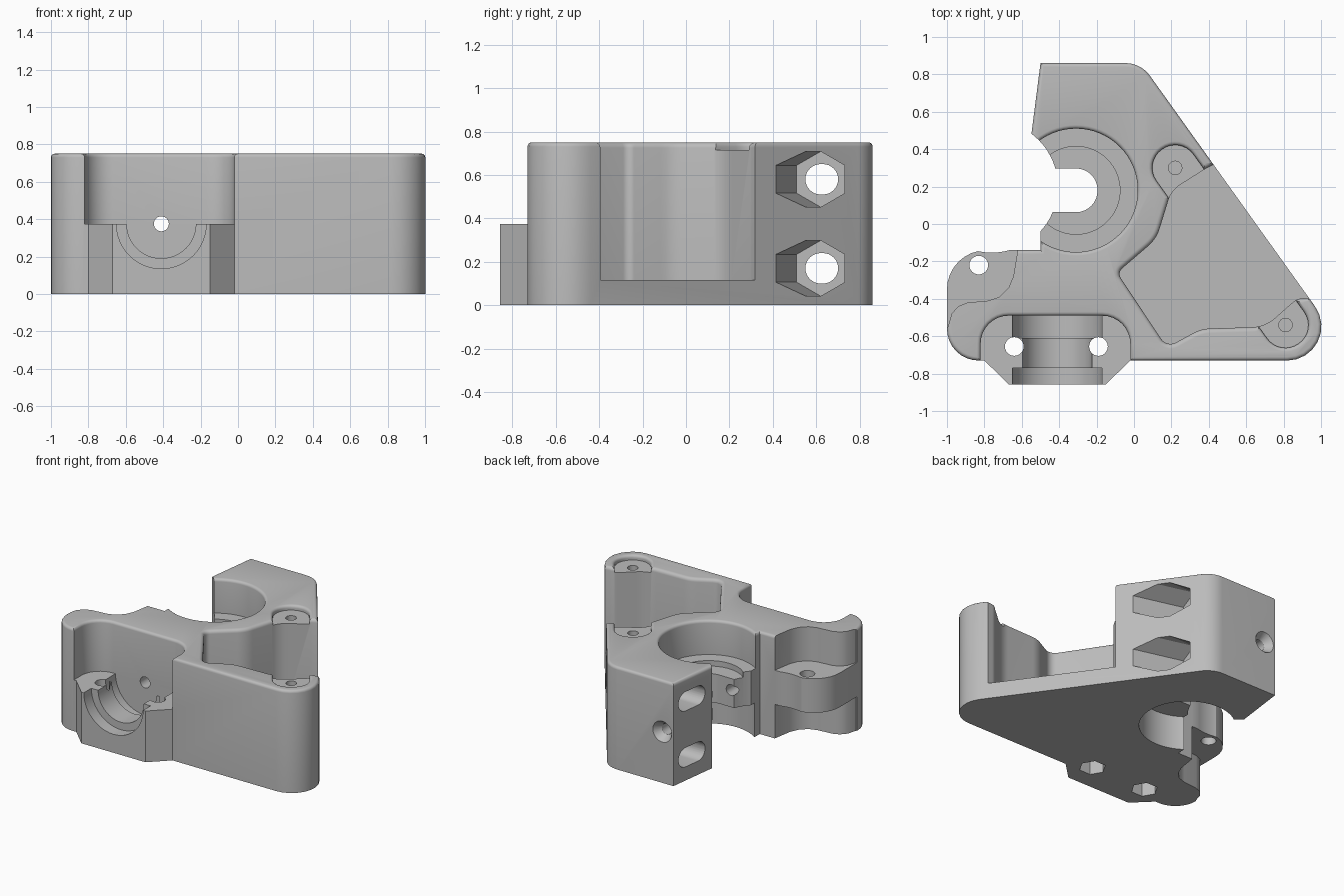
import bpy, bmesh, math
from math import sin, cos, pi
from mathutils import Vector, Matrix

if "Cube" in bpy.data.objects:
    bpy.data.objects.remove(bpy.data.objects["Cube"], do_unlink=True)

grey = bpy.data.materials.new("plain grey")
grey.use_nodes = True
grey.diffuse_color = (0.5, 0.5, 0.5, 1)
grey.node_tree.nodes["Principled BSDF"].inputs["Base Color"].default_value = (0.5, 0.5, 0.5, 1)

TOP = 0.75
MID = 0.375


def finish(name, bm):
    bmesh.ops.recalc_face_normals(bm, faces=bm.faces)
    me = bpy.data.meshes.new(name)
    bm.to_mesh(me)
    bm.free()
    me.materials.append(grey)
    ob = bpy.data.objects.new(name, me)
    bpy.context.collection.objects.link(ob)
    return ob


def rounded(corners, steps=8):
    """Outline from (x, y, radius) corners, each filleted."""
    out = []
    n = len(corners)
    for i, (x, y, r) in enumerate(corners):
        p = Vector((x, y))
        if r == 0:
            out.append(p)
            continue
        a = (Vector(corners[i - 1][:2]) - p).normalized()
        b = (Vector(corners[(i + 1) % n][:2]) - p).normalized()
        half = a.angle(b) / 2
        centre = p + (a + b).normalized() * r / sin(half)
        start = p + a * r / math.tan(half) - centre
        turn = pi - 2 * half
        if a.x * b.y - a.y * b.x > 0:
            turn = -turn
        for k in range(steps + 1):
            t = turn * k / steps
            out.append(centre + Vector((start.x * cos(t) - start.y * sin(t),
                                        start.x * sin(t) + start.y * cos(t))))
    return out


def circle(x, y, r, n=48):
    return [Vector((x + r * cos(2 * pi * k / n), y + r * sin(2 * pi * k / n))) for k in range(n)]


def offset(pts, d):
    out = []
    for i, p in enumerate(pts):
        e = (p - pts[i - 1]).normalized()
        f = (pts[(i + 1) % len(pts)] - p).normalized()
        m, q = Vector((e.y, -e.x)), Vector((f.y, -f.x))
        out.append(p + (m + q) * d / max(0.4, 1 + m.dot(q)))
    return out


def prism(name, pts, z0, z1, fillet=0.0):
    """Upright prism; a positive fillet rounds its rim in, a negative one flares a cutter at TOP."""
    pts = [Vector(p) for p in pts]
    r = abs(fillet)
    levels = [(z0, 0)]
    if r:
        rim = z1 if fillet > 0 else TOP
        for k in range(5):
            t = k * pi / 8
            levels.append((rim - r + r * sin(t), -fillet * (1 - cos(t))))
    if fillet <= 0:
        levels.append((z1, levels[-1][1]))
    bm = bmesh.new()
    rings = [[bm.verts.new((p.x, p.y, z)) for p in offset(pts, d)] for z, d in levels]
    for a, b in zip(rings, rings[1:]):
        for i in range(len(a)):
            bm.faces.new((a[i - 1], a[i], b[i], b[i - 1]))
    bm.faces.new(rings[0])
    bm.faces.new(rings[-1])
    return finish(name, bm)


def y_cylinder(name, y0, y1, r_front, r_back):
    """Round cutter along y on the feed path."""
    bm = bmesh.new()
    m = Matrix.Translation((-0.41, (y0 + y1) / 2, MID)) @ Matrix.Rotation(pi / 2, 4, 'X')
    bmesh.ops.create_cone(bm, cap_ends=True, segments=48, radius1=r_back, radius2=r_front,
                          depth=y1 - y0, matrix=m)
    return finish(name, bm)


def hull(name, rings, n, r):
    """Convex solid round n-sided rings that face x, given as (x, y, z) centres."""
    bm = bmesh.new()
    for x, y, z in rings:
        for k in range(n):
            t = 2 * pi * k / n
            bm.verts.new((x, y + r * sin(t), z + r * cos(t)))
    res = bmesh.ops.convex_hull(bm, input=bm.verts)
    loose = {g for g in res["geom_interior"] + res["geom_unused"] if isinstance(g, bmesh.types.BMVert)}
    bmesh.ops.delete(bm, geom=list(loose), context='VERTS')
    return finish(name, bm)


def combine(tool, mode='DIFFERENCE'):
    mod = body.modifiers.new("cut", 'BOOLEAN')
    mod.operation = mode
    mod.solver = 'EXACT'
    mod.object = tool
    bpy.context.view_layer.objects.active = body
    bpy.ops.object.modifier_apply(modifier=mod.name)
    bpy.data.objects.remove(tool, do_unlink=True)


# main body
body = prism("extruder_body", rounded([
    (-1, -0.73, 0.17), (1.175, -0.73, 0.183), (0.037, 0.86, 0.16), (-0.5, 0.86, 0),
    (-0.55, 0.47, 0), (-0.5, 0.3, 0), (-0.5, -0.14, 0), (-1, -0.14, 0.21)]), 0, TOP, 0.02)

# front recess, then the nose that stands under it
combine(prism("front_recess", rounded([
    (-0.82, -1, 0), (-0.02, -1, 0), (-0.02, -0.49, 0.15), (-0.82, -0.49, 0.15)]), MID, 0.9, -0.02))
combine(prism("nose", [(-0.8, -0.73), (-0.67, -0.857), (-0.15, -0.857), (-0.02, -0.73),
                       (-0.02, -0.6), (-0.8, -0.6)], 0, MID), 'UNION')

# stepped round groove in the nose and the feed hole
for y0, y1, r in ((-0.95, -0.77, 0.24), (-0.8, -0.59, 0.185), (-0.61, -0.49, 0.24)):
    combine(y_cylinder("groove", y0, y1, r, r))
combine(y_cylinder("feed_hole", -0.6, 1, 0.04, 0.04))
combine(y_cylinder("feed_countersink", 0.8, 0.88, 0.035, 0.09))

# nose screw holes with nut pockets below
for x in (-0.64, -0.19):
    combine(prism("screw_hole", circle(x, -0.655, 0.05, 24), -0.1, 0.5))
    combine(prism("nut_pocket", circle(x, -0.655, 0.09, 6), -0.1, 0.12))

# stepped bore, its web slot and the roller clearance
bx, by = -0.31, 0.18
combine(prism("upper_bore", circle(bx, by, 0.33, 64), 0.5, 0.9, -0.02))
combine(prism("bore_step", circle(bx, by, 0.235, 64), 0.46, 0.9))
combine(prism("lower_bore", circle(bx, by, 0.32, 64), -0.1, 0.25))
combine(prism("web_slot", rounded([(-0.7, by - 0.117, 0), (-0.195, by - 0.117, 0.115),
                                   (-0.195, by + 0.117, 0.115), (-0.7, by + 0.117, 0)]), -0.1, 0.9))
combine(prism("roller_clearance", circle(-0.76, 0.2, 0.353, 64), -0.1, 0.9))

# hinge tab: space above and below, and its pin hole
gap = [(-1.1, -0.57), (-0.995, -0.55), (-0.975, -0.48), (-0.94, -0.44), (-0.89, -0.42),
       (-0.78, -0.41), (-0.72, -0.39), (-0.67, -0.34), (-0.645, -0.28), (-0.615, -0.1), (-1.1, 0)]
combine(prism("hinge_gap_top", gap, 0.5, 0.9))
combine(prism("hinge_gap_bottom", gap, -0.1, 0.25))
combine(prism("pin_hole", circle(-0.83, -0.22, 0.05, 24), -0.1, 0.9))

# side pocket open to the slanted face
combine(prism("side_pocket", rounded([
    (-0.09, -0.26, 0.04), (0.175, -0.66, 0.06), (0.36, -0.56, 0.2), (0.7, -0.55, 0.2),
    (0.87, -0.4, 0.08), (1.1, -0.38, 0), (0.6, 0.4, 0), (0.39, 0.3, 0.1), (0.2, 0.18, 0.15),
    (0.12, -0.08, 0.2)]), 0.115, 0.9, -0.025))

# screw seats beside the pocket
slant = Vector((0.58, -0.81))
side = Vector((0.81, 0.58))
for c, way in ((Vector((0.22, 0.3)), 1), (Vector((0.81, -0.54)), -1)):
    r = 0.122
    d, s = slant * way, side * way
    box = [c - d * r - s * r, c + d * 0.27 - s * r, c + d * 0.27 + s * r, c - d * r + s * r]
    radii = (r * 0.98, 0, 0, r * 0.98)
    combine(prism("screw_seat", rounded([(p.x, p.y, q) for p, q in zip(box, radii)]),
                  0.715, 0.9, -0.02))
    combine(prism("seat_hole", circle(c.x, c.y, 0.036, 24), 0.5, 0.9))

# tension screw paths: flared nut pockets on one side, flared slots on the other
for z in (0.17, 0.58):
    combine(hull("tension_nut_pocket", [(0, 0.62, z), (0.45, 0.62, z), (0.45, 0.5, z)], 6, 0.128))
    combine(hull("tension_slot", [(0.05, 0.62, z), (-0.1, 0.62, z), (-0.6, 0.62, z),
                                  (-0.6, 0.76, z)], 32, 0.07))

# smooth shading with crisp edges
bpy.ops.object.select_all(action='DESELECT')
body.select_set(True)
bpy.context.view_layer.objects.active = body
bpy.ops.object.shade_smooth_by_angle(angle=math.radians(28))
